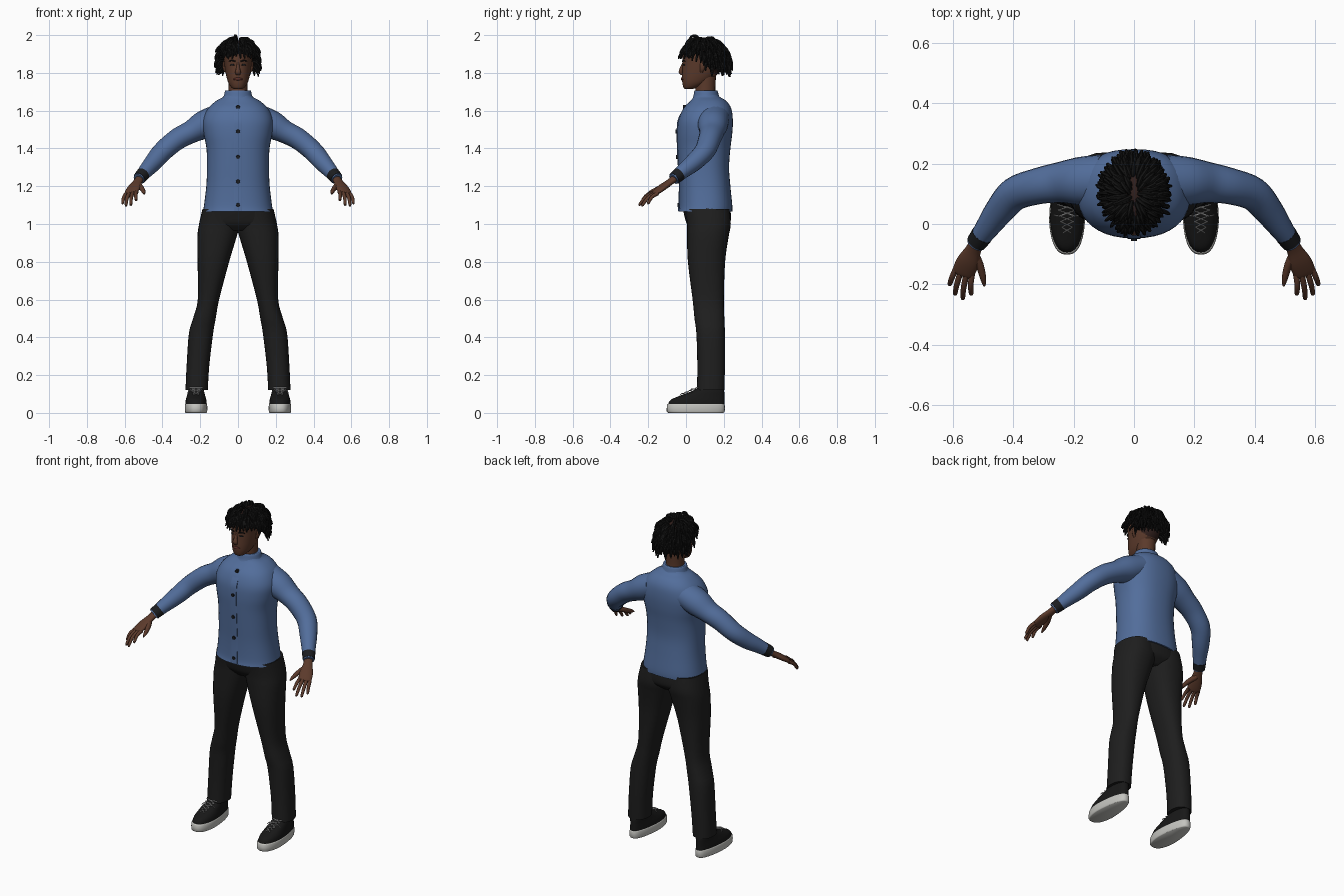
import bpy, bmesh, math, random
from mathutils import Vector

random.seed(4)
if "Cube" in bpy.data.objects:
    bpy.data.objects.remove(bpy.data.objects["Cube"])


def material(name, rgb):
    m = bpy.data.materials.new(name)
    m.use_nodes = True
    m.diffuse_color = (*rgb, 1)
    m.node_tree.nodes["Principled BSDF"].inputs["Base Color"].default_value = (*rgb, 1)
    return m


SKIN = material("brown skin", (.105, .042, .024))
LIP = material("lip brown", (.10, .027, .02))
HAIR = material("black hair", (.006, .006, .006))
SCALP = material("dark scalp", (.028, .013, .011))
SHIRT = material("blue shirt", (.085, .155, .33))
TROUSER = material("charcoal trousers", (.013, .013, .013))
SHOE = material("black canvas", (.009, .009, .009))
SOLE = material("off white rubber", (.55, .55, .52))
LACE = material("pale lace", (.42, .42, .42))
TRIM = material("dark trim", (.011, .012, .014))


def smooth(rows, k):
    """Catmull-Rom interpolation through rows of numbers."""
    out = []
    for i in range(len(rows) - 1):
        quad = [rows[max(i - 1, 0)], rows[i], rows[i + 1], rows[min(i + 2, len(rows) - 1)]]
        for s in range(k):
            t = s / k
            out.append([b + .5 * t * (c - a + t * (2 * a - 5 * b + 4 * c - d + t * (3 * (b - c) + d - a)))
                        for a, b, c, d in zip(*quad)])
    return out + [list(rows[-1])]


def loft(name, paths, mats, side=(0, 0, 1), axis=None, n=20, k=4, power=2, mirror=False, rule=None):
    """Skin elliptical rings (x, y, z, half width, half depth) along each path."""
    bm = bmesh.new()
    for path in paths:
        rows = smooth(path, k)
        pts = [Vector(r[:3]) for r in rows]
        rings = []
        for i, r in enumerate(rows):
            t = Vector(axis) if axis else (pts[min(i + 1, len(pts) - 1)] - pts[max(i - 1, 0)]).normalized()
            u = Vector(side)
            u = (u - t * u.dot(t)).normalized()
            v = t.cross(u)
            ring = []
            for j in range(n):
                a = math.tau * j / n
                c, s = math.cos(a), math.sin(a)
                c = math.copysign(abs(c) ** (2 / power), c)
                s = math.copysign(abs(s) ** (2 / power), s)
                ring.append(bm.verts.new(pts[i] + u * c * max(r[3], .001) + v * s * max(r[4], .001)))
            rings.append(ring)
        for lo, hi in zip(rings, rings[1:]):
            for j in range(n):
                bm.faces.new((lo[j], lo[(j + 1) % n], hi[(j + 1) % n], hi[j]))
        bm.faces.new(rings[0][::-1])
        bm.faces.new(rings[-1])
    return finish(name, bm, mats, mirror, rule)


def finish(name, bm, mats, mirror=False, rule=None):
    bmesh.ops.recalc_face_normals(bm, faces=bm.faces)
    for f in bm.faces:
        f.smooth = True
        if rule:
            f.material_index = rule(f.calc_center_median())
    for e in bm.edges:
        e.smooth = len(e.link_faces) == 2 and e.calc_face_angle(0) < .8
    me = bpy.data.meshes.new(name)
    bm.to_mesh(me)
    bm.free()
    for m in mats:
        me.materials.append(m)
    ob = bpy.data.objects.new(name, me)
    bpy.context.collection.objects.link(ob)
    if mirror:
        ob.modifiers.new("Mirror", "MIRROR").use_mirror_merge = False
    return ob


def level(z, x0, x1, y0, y1):
    return ((x0 + x1) / 2, (y0 + y1) / 2, z, (x1 - x0) / 2, (y1 - y0) / 2)


def stack(name, rows, mats, **kw):
    """Loft horizontal rings with a fixed upright axis."""
    return loft(name, [rows], mats, side=(1, 0, 0), axis=(0, 0, 1), **kw)


def centred(rows):
    return [level(z, -x, x, f, b) for z, x, f, b in rows]


def round_path(pts, radii):
    return [(*p, r, r) for p, r in zip(pts, radii)]


# Shirt body, collar and sleeves
body = centred([(1.065, .186, -.04, .245), (1.1, .18, -.035, .245), (1.2, .168, -.035, .235),
                (1.3, .164, -.04, .228), (1.4, .167, -.045, .235), (1.48, .182, -.047, .245),
                (1.55, .186, -.04, .248), (1.61, .16, -.015, .24), (1.65, .118, .022, .215),
                (1.672, .08, .04, .18), (1.69, .066, .048, .165)])
stack("shirt_body", body, [SHIRT], n=40, power=2.35)
stack("collar", centred([(1.645, .1, .02, .2), (1.67, .078, .037, .178), (1.705, .068, .045, .167),
                         (1.706, .058, .054, .158)]), [SHIRT], n=32)
arm = [(.1, .145, 1.56, .075, .085), (.18, .142, 1.525, .075, .08), (.25, .137, 1.487, .06, .067),
       (.32, .125, 1.45, .057, .06), (.395, .1, 1.388, .053, .056), (.445, .045, 1.33, .048, .049),
       (.485, -.01, 1.285, .04, .04), (.525, -.066, 1.238, .031, .031)]
loft("sleeve", [arm], [SHIRT], mirror=True)
loft("wrist_cuff", [[(.503, -.035, 1.264, .037, .037), (.522, -.062, 1.242, .034, .034)]],
     [TRIM], k=1, mirror=True)

# Front placket and buttons follow the shirt front
shirt_rows = smooth(body, 8)


def shirt_front(z):
    r = min(shirt_rows, key=lambda q: abs(q[2] - z))
    return r[1] - r[4]


loft("placket", [[(0, shirt_front(z), z, .022, .003) for z in (1.07, 1.2, 1.3, 1.4, 1.5, 1.56, 1.63)]],
     [SHIRT], side=(1, 0, 0), power=5)
buttons = []
for z in (1.62, 1.49, 1.355, 1.225, 1.1):
    y = shirt_front(z)
    buttons.append([(0, y - .009, z, .010, .010), (0, y + .006, z, .011, .011)])
loft("buttons", buttons, [TRIM], n=12, k=1)

# Hands: flattened palm, four fingers and a thumb
loft("palm", [[(.515, -.052, 1.248, .024, .02), (.532, -.085, 1.222, .026, .017),
               (.55, -.125, 1.194, .037, .017), (.566, -.16, 1.168, .037, .013),
               (.57, -.17, 1.161, .03, .008)]],
     [SKIN], side=(.92, .35, -.1), mirror=True)
fingers = []
for knuckle, tip in (((.537, -.165, 1.17), (.54, -.235, 1.125)), ((.556, -.168, 1.167), (.568, -.25, 1.1)),
                     ((.575, -.16, 1.164), (.594, -.235, 1.096)), ((.591, -.15, 1.162), (.612, -.203, 1.108))):
    a, b = Vector(knuckle), Vector(tip)
    bend = a.lerp(b, .5) + Vector((.003, -.004, .008))
    fingers.append(round_path([a, bend, a.lerp(b, .93), b], [.0105, .0095, .0075, .003]))
fingers.append(round_path([(.533, -.095, 1.21), (.512, -.135, 1.192), (.5, -.18, 1.172), (.496, -.205, 1.16)],
                          [.017, .014, .0105, .004]))
loft("fingers", fingers, [SKIN], n=10, k=3, mirror=True)

# Trousers
stack("trouser_hips", centred([(1.1, .178, -.02, .232), (1.04, .192, -.008, .238), (1.0, .19, .005, .23),
                               (.965, .13, .035, .19)]), [TROUSER], n=36, power=2.3)
stack("trouser_leg", [level(*r) for r in (
    (1.08, 0, .188, -.005, .23), (1.0, -.008, .206, .005, .237), (.93, .008, .215, .006, .225),
    (.8, .047, .214, .01, .207), (.6, .1, .213, .035, .2), (.5, .118, .238, .045, .203),
    (.42, .132, .26, .055, .206), (.25, .152, .272, .06, .206), (.12, .16, .278, .058, .203))],
    [TROUSER], n=28, power=2.3, mirror=True)


# Shoes
def shoe_level(z, w, front, back):
    return level(z, .222 - w, .222 + w, front, back)


def shape_heel(ob):
    for v in ob.data.vertices:
        v.co.x = .222 + (v.co.x - .222) * (1 - .22 * max(0, min(1, (v.co.y - .02) / .15)))


shape_heel(stack("shoe_sole", [shoe_level(0, .056, -.092, .198), shoe_level(.008, .06, -.102, .205),
                               shoe_level(.042, .06, -.1, .205), shoe_level(.048, .056, -.094, .2)],
                 [SOLE], n=32, k=2, power=2.5, mirror=True))
shape_heel(stack("shoe_upper", [shoe_level(.04, .058, -.097, .203), shoe_level(.068, .056, -.082, .203),
                                shoe_level(.09, .052, -.035, .203), shoe_level(.115, .048, .03, .202),
                                shoe_level(.14, .042, .075, .195)],
                 [SHOE], n=32, power=2.4, mirror=True))
laces = []
for i in range(5):
    y = -.03 + i * .019
    w, z = .014 + i * .004, .097 + .4 * (y + .03)
    for s in (-1, 1):
        laces.append(round_path([(.222 - s * w, y, z - .002), (.222, y + .009, z + .006),
                                 (.222 + s * (w + .004), y + .019, z + .006)], [.0025] * 3))
for s in (-1, 1):
    laces.append(round_path([(.222, .035, .126), (.222 + s * .025, .026, .125), (.222 + s * .043, .03, .108)],
                            [.0025] * 3))
loft("shoe_laces", laces, [LACE], n=6, k=2, mirror=True)


# Head, with the scalp coloured above the hairline
def hairline(y):
    return 1.9 - 1.1 * max(0, y - .06)


stack("neck", centred([(1.66, .056, .045, .16), (1.71, .051, .05, .155), (1.8, .052, .05, .16)]), [SKIN])
stack("head", centred([(1.714, .018, -.004, .03), (1.722, .034, -.013, .06), (1.745, .05, -.019, .11),
                       (1.775, .06, -.021, .15), (1.81, .067, -.02, .18), (1.85, .072, -.018, .193),
                       (1.9, .075, -.016, .196), (1.94, .064, .01, .18), (1.962, .042, .04, .15),
                       (1.972, .008, .085, .105)]),
      [SKIN, SCALP], n=36, k=5, power=2.2, rule=lambda c: int(c.z > hairline(c.y)))
loft("nose", [[(0, -.013, 1.853, .006, .006), (0, -.022, 1.828, .009, .009), (0, -.028, 1.805, .015, .011),
               (0, -.02, 1.792, .012, .007)]], [SKIN], side=(1, 0, 0), n=14)
loft("ears", [[(.062, .082, 1.805, .008, .006), (.071, .086, 1.82, .012, .008), (.074, .092, 1.845, .018, .008),
               (.07, .092, 1.862, .008, .005)]], [SKIN], side=(0, 1, 0), n=12, mirror=True)
loft("lips", [[(-.026, -.013, 1.766, .002, .002), (-.008, -.021, 1.768, .007, .005),
               (.008, -.021, 1.768, .007, .005), (.026, -.013, 1.766, .002, .002)]], [LIP], n=10)
loft("eyes", [[(.018, -.015, 1.842, .002, .002), (.03, -.0125, 1.843, .005, .004),
               (.042, -.006, 1.842, .002, .002)]], [TRIM], n=10, mirror=True)
loft("eyebrows", [[(.014, -.018, 1.861, .003, .003), (.032, -.014, 1.866, .004, .004),
                   (.05, -.003, 1.861, .002, .002)]], [HAIR], n=8, mirror=True)

# Hair: twisted locks spring from the scalp and droop
locks = []
COUNT = 480
for i in range(COUNT):
    up = 1 - 1.4 * (i + .5) / COUNT
    flat = math.sqrt(1 - up * up)
    turn = i * 2.39996
    d = Vector((flat * math.cos(turn), flat * math.sin(turn), up))
    p = Vector((d.x * .07, .092 + d.y * .1, 1.872 + d.z * .096))
    if p.z < hairline(p.y) or (up > .8 and abs(d.x) < .09):
        continue
    out = Vector((d.x, d.y, 0)).normalized()
    v = d * .6 + out * .4 + Vector((random.uniform(-.25, .25), random.uniform(-.25, .25), .25))
    step = random.uniform(.013, .018) * (.72 if d.y < -.5 else 1)
    pts = [p.copy()]
    for s in range(5):
        v.normalize()
        p = p + v * step
        pts.append(p.copy())
        v.z -= random.uniform(.5, .8)
    locks.append(round_path(pts, [.007, .0078, .0075, .007, .006, .003]))
loft("hair_locks", locks, [HAIR], side=(.31, .2, .93), n=6, k=2)
